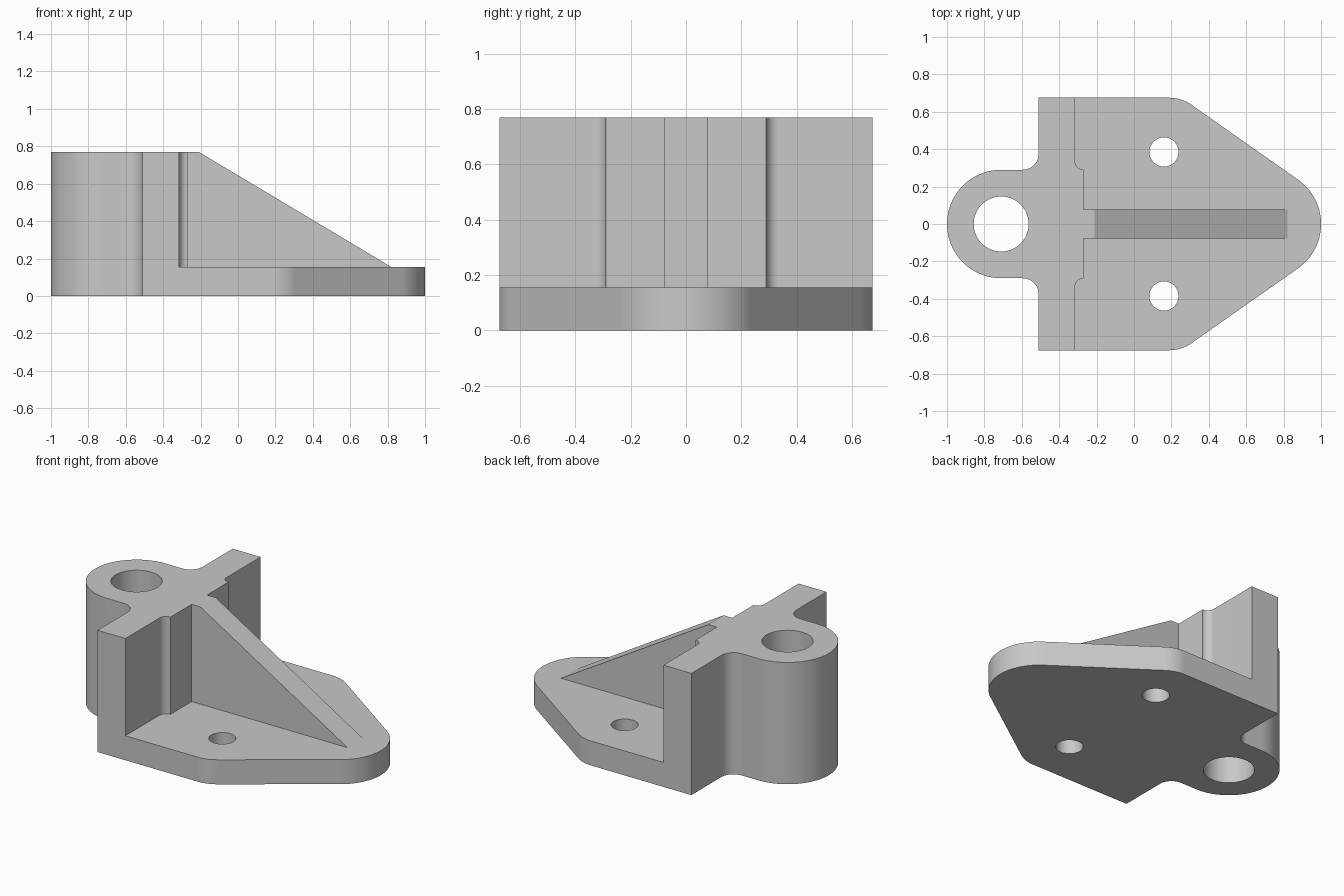
import bpy
import bmesh
from math import radians, cos, sin
from mathutils import Vector

cube = bpy.data.objects.get("Cube")
if cube:
    bpy.data.objects.remove(cube, do_unlink=True)

grey = bpy.data.materials.new("plain grey")
grey.use_nodes = True
colour = (0.58, 0.58, 0.58, 1)
grey.diffuse_color = colour
grey.node_tree.nodes["Principled BSDF"].inputs["Base Color"].default_value = colour

HEIGHT, PLATE = 0.77, 0.155
WALL_FRONT, WALL_BACK, HALF = -0.51, -0.315, 0.675
EYE_X, EYE_R = -0.71, 0.29


def arc(x, y, r, start, end, steps=12):
    angles = [radians(start + (end - start) * i / steps) for i in range(steps + 1)]
    return [(x + r * cos(a), y + r * sin(a)) for a in angles]


def mirrored(half):
    """Close a half outline with its reflection across y = 0."""
    return half + [(x, -y) for x, y in reversed(half) if abs(y) > 1e-6]


def prism(name, points, offset):
    bm = bmesh.new()
    face = bm.faces.new([bm.verts.new(p) for p in points])
    out = bmesh.ops.extrude_face_region(bm, geom=[face])
    verts = [v for v in out["geom"] if isinstance(v, bmesh.types.BMVert)]
    bmesh.ops.translate(bm, verts=verts, vec=Vector(offset))
    bmesh.ops.recalc_face_normals(bm, faces=bm.faces)
    mesh = bpy.data.meshes.new(name)
    bm.to_mesh(mesh)
    bm.free()
    mesh.materials.append(grey)
    obj = bpy.data.objects.new(name, mesh)
    bpy.context.collection.objects.link(obj)
    return obj


def flat(outline, z=0):
    return [(x, y, z) for x, y in outline]


def combine(target, tool, operation):
    mod = target.modifiers.new(operation.lower(), "BOOLEAN")
    mod.operation, mod.object, mod.solver = operation, tool, "EXACT"
    tool.hide_render = True
    bpy.context.view_layer.objects.active = target
    bpy.ops.object.modifier_apply(modifier=mod.name)
    bpy.data.objects.remove(tool, do_unlink=True)


# Base plate with softened shoulders and a round nose
half_plate = ([(WALL_FRONT, HALF)]
              + arc(0.19, HALF - 0.2, 0.2, 90, 55)
              + arc(0.71, 0, 0.29, 55, 0, 20))
bracket = prism("bracket", flat(mirrored(half_plate)), (0, 0, PLATE))

# Upright wall with the round eye in front and a thick pad behind
half_wall = (arc(EYE_X, 0, EYE_R, 180, 90, 32)
             + arc(WALL_FRONT - 0.085, EYE_R + 0.085, 0.085, -90, 0)
             + [(WALL_FRONT, HALF), (WALL_BACK, HALF)]
             + arc(WALL_BACK + 0.045, EYE_R + 0.045, 0.045, 180, 270))
wall = prism("wall", flat(mirrored(half_wall)), (0, 0, HEIGHT))
combine(bracket, wall, "UNION")

# Sloping rib
rib_profile = [(-0.4, 0.1), (0.912, 0.1), (0.82, PLATE), (-0.21, HEIGHT), (-0.4, HEIGHT)]
rib = prism("rib", [(x, -0.077, z) for x, z in rib_profile], (0, 0.154, 0))
combine(bracket, rib, "UNION")

# Eye bore and two bolt holes
for x, y, r in ((EYE_X, 0, 0.147), (0.16, 0.385, 0.078), (0.16, -0.385, 0.078)):
    hole = prism("hole_cutter", flat(arc(x, y, r, 0, 360, 64)[:-1], -0.1), (0, 0, 1))
    combine(bracket, hole, "DIFFERENCE")

# Smooth the curved faces and keep the flat ones flat
bpy.ops.object.select_all(action="DESELECT")
bracket.select_set(True)
bpy.context.view_layer.objects.active = bracket
bpy.ops.object.shade_smooth_by_angle(angle=radians(25))
weighted = bracket.modifiers.new("flat_faces", "WEIGHTED_NORMAL")
weighted.keep_sharp = True
